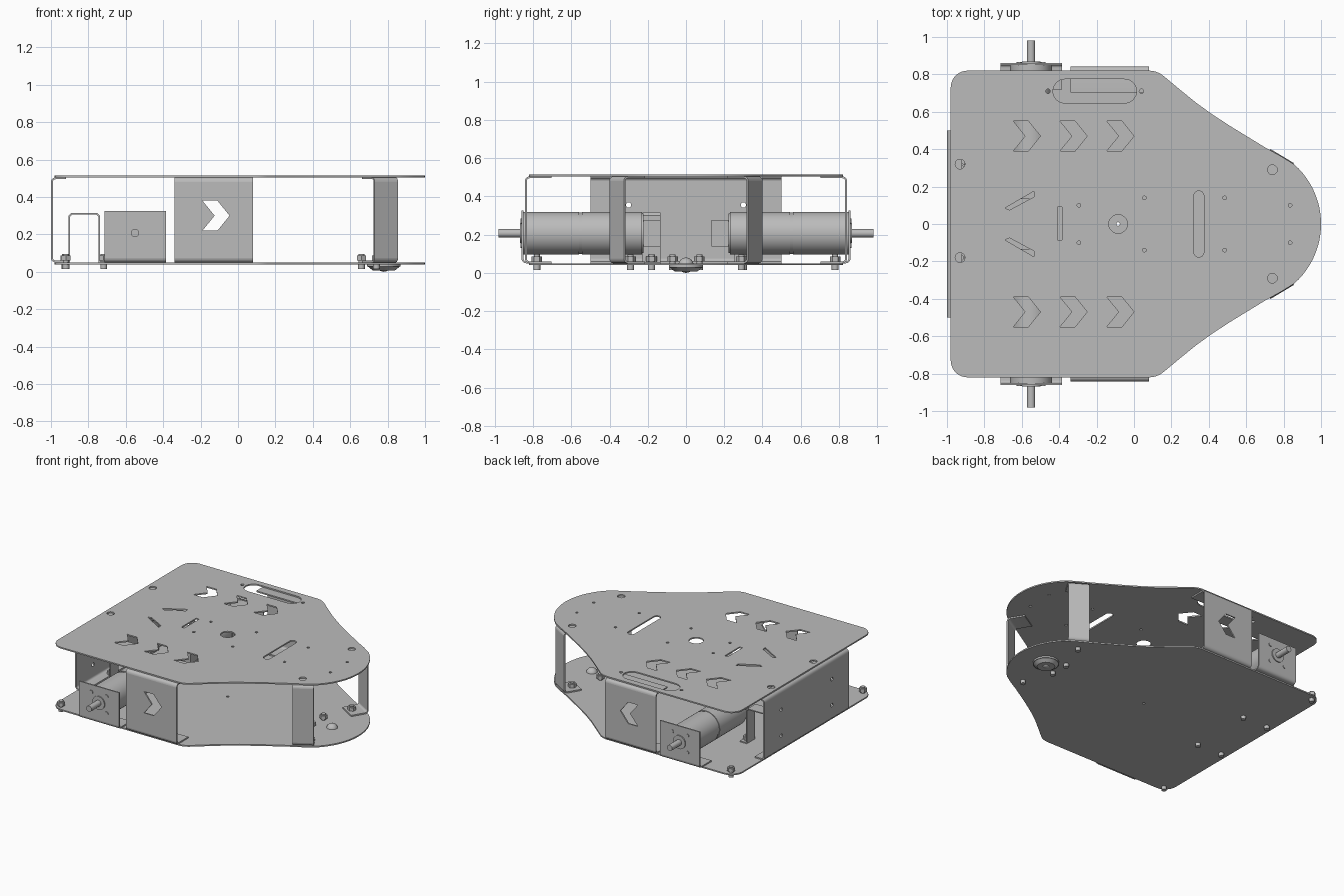
import bpy, bmesh
from math import radians, pi, sin, cos, sqrt
from mathutils import Matrix, Vector

cube = bpy.data.objects.get("Cube")
if cube:
    bpy.data.objects.remove(cube, do_unlink=True)

grey = bpy.data.materials.new("plain_grey")
grey.use_nodes = True
grey.diffuse_color = (0.5, 0.5, 0.5, 1)
grey.node_tree.nodes["Principled BSDF"].inputs["Base Color"].default_value = (0.5, 0.5, 0.5, 1)

T = 0.01                      # sheet thickness
FLOOR, ROOF = 0.05, 0.505     # inner faces of the two decks
MOTOR_X, MOTOR_Z = -0.55, 0.207


# ---------- helpers ----------
def move(x, y, z):
    return Matrix.Translation((x, y, z))


def rot(deg, axis):
    return Matrix.Rotation(radians(deg), 4, axis)


def sheet(bm, loops, thick, matrix):
    """Flat sheet from an outline and hole loops, centred on local z."""
    cu = bpy.data.curves.new("tmp", 'CURVE')
    cu.dimensions, cu.fill_mode, cu.extrude = '2D', 'BOTH', thick / 2
    for loop in loops:
        sp = cu.splines.new('POLY')
        sp.points.add(len(loop) - 1)
        for p, (x, y) in zip(sp.points, loop):
            p.co = (x, y, 0, 1)
        sp.use_cyclic_u = True
    ob = bpy.data.objects.new("tmp", cu)
    bpy.context.scene.collection.objects.link(ob)
    bpy.context.view_layer.update()
    dg = bpy.context.evaluated_depsgraph_get()
    me = bpy.data.meshes.new_from_object(ob.evaluated_get(dg))
    me.transform(matrix)
    bm.from_mesh(me)
    bpy.data.objects.remove(ob)
    bpy.data.curves.remove(cu)
    bpy.data.meshes.remove(me)


def cyl(bm, r, depth, matrix, r2=None, sides=32):
    bmesh.ops.create_cone(bm, cap_ends=True, segments=sides, radius1=r,
                          radius2=r if r2 is None else r2, depth=depth, matrix=matrix)


def box(bm, size, matrix):
    bmesh.ops.create_cube(bm, size=1, matrix=matrix @ Matrix.Diagonal((*size, 1)))


def finish(name, bm):
    bmesh.ops.remove_doubles(bm, verts=bm.verts, dist=0.0002)
    bmesh.ops.recalc_face_normals(bm, faces=bm.faces)
    me = bpy.data.meshes.new(name)
    bm.to_mesh(me)
    bm.free()
    me.materials.clear()
    me.materials.append(grey)
    me.polygons.foreach_set("material_index", [0] * len(me.polygons))
    me.polygons.foreach_set("use_smooth", [True] * len(me.polygons))
    me.set_sharp_from_angle(angle=radians(30))
    bpy.context.scene.collection.objects.link(bpy.data.objects.new(name, me))


def arc(cx, cy, r, a0, a1, n=8):
    angles = [radians(a0 + (a1 - a0) * i / n) for i in range(n + 1)]
    return [(cx + r * cos(a), cy + r * sin(a)) for a in angles]


def circle(x, y, r, n=20):
    return arc(x, y, r, 0, 360 - 360 / n, n - 1)


def rect(x0, x1, y0, y1):
    return [(x0, y0), (x1, y0), (x1, y1), (x0, y1)]


def chevron(x, y, s=1, flip=1):
    pts = [(0, .08), (.08, .08), (.145, 0), (.08, -.08), (0, -.08), (.065, 0)]
    return [(x + flip * s * px, y + s * py) for px, py in pts]


# ---------- decks ----------
nose_x = 0.574
half = arc(nose_x, 0, 1 - nose_x, 0, 48, 12)
half += [(.79, .36), (.7, .41), (.61, .465), (.52, .52), (.42, .585), (.33, .65), (.25, .715)]
half += arc(.08, .7, .12, 50, 90, 5) + arc(-.89, .73, .09, 90, 180)
outline = half + [(x, -y) for x, y in reversed(half[1:])]

holes = [circle(-.085, 0, .05), circle(-.46, .71, .012), circle(.04, .71, .012),
         arc(-.37, .71, .064, 90, 270) + arc(-.05, .71, .064, -90, 90),
         arc(.347, .15, .027, 0, 180) + arc(.347, -.15, .027, 180, 360),
         rect(-.41, -.385, -.085, .09),
         circle(-.93, .32, .026), circle(-.93, -.18, .026)]
for s in (1, -1):
    holes += [chevron(x, .47 * s) for x in (-.645, -.395, -.145)]
    holes += [circle(x, y * s, .01, 10) for x, y in
              ((-.295, .1), (.055, .14), (.485, .14), (.835, .1))]
    holes.append(circle(.74, .29 * s, .026))
    holes.append([(-.69, .085 * s), (-.665, .075 * s), (-.535, .145 * s), (-.535, .175 * s)])

bm = bmesh.new()
sheet(bm, [outline] + holes, T, move(0, 0, ROOF + T / 2))
finish("top_deck", bm)
bm = bmesh.new()
sheet(bm, [outline, circle(-.085, 0, .01, 10)], T, move(0, 0, FLOOR - T / 2))
finish("bottom_deck", bm)


# ---------- bent sheet walls between the decks ----------
def wall(name, x, y, angle, width, depth, holes=(), top=ROOF, top_lip=True):
    m = move(x, y, 0) @ rot(angle, 'Z') @ rot(90, 'X')
    r, w = .025, width / 2
    lip = arc(r, r, r, 180, 270, 5) + [(depth, 0), (depth, T)] + arc(r, r, r - T, 270, 180, 5)
    bm = bmesh.new()
    sheet(bm, [rect(-w, w, FLOOR + r, top - r if top_lip else top)] + list(holes),
          T, m @ move(0, 0, -T / 2))
    turn = m @ rot(90, 'Y')
    sheet(bm, [[(px, FLOOR + py) for px, py in lip]], width, turn)
    if top_lip:
        sheet(bm, [[(px, top - py) for px, py in lip]], width, turn)
    finish(name, bm)


for side, s in (("right", -1), ("left", 1)):
    turn = 0 if s < 0 else 180
    wall(side + "_side_panel", -.13, .842 * s, turn, .42, .14,
         [chevron(.06 * s, .3, 1, -s)])
    wall(side + "_nose_strap", .793, .363 * s, 31 if s < 0 else 149, .146, .13)
    wall(side + "_motor_bracket", MOTOR_X, .86 * s, turn, .33, .14,
         top=.325, top_lip=False)
wall("rear_panel", -1, 0, -90, 1.0, .08,
     [circle(y, z, .014, 12) for y in (-.3, .3) for z in (.16, .355)])

# ---------- gear motors ----------
for side, s in (("right", -1), ("left", 1)):
    axis = move(MOTOR_X, 0, MOTOR_Z) @ rot(-90 * s, 'X')   # local z points outward

    def stage(bm, r, a, b, dx=0, dy=0, sides=32):
        cyl(bm, r, b - a, axis @ move(dx, dy, (a + b) / 2), sides=sides)

    bm = bmesh.new()
    stage(bm, .112, .56, .85, sides=48)
    stage(bm, .108, .545, .56, sides=48)
    stage(bm, .112, .23, .545, sides=48)
    stage(bm, .104, .222, .23, sides=48)
    finish(side + "_motor_body", bm)
    bm = bmesh.new()
    stage(bm, .05, .85, .868)
    stage(bm, .022, .86, .98)
    for a in (45, 135, 225, 315):
        stage(bm, .014, .85, .865, .09 * cos(radians(a)), .09 * sin(radians(a)), 12)
    finish(side + "_motor_shaft", bm)
    bm = bmesh.new()
    box(bm, (.13, .09, .14), move(MOTOR_X, .178 * s, MOTOR_Z))
    finish(side + "_motor_encoder", bm)

# ---------- hat brackets behind the motors ----------
hat = [(-.95, FLOOR), (-.897, FLOOR), (-.897, .295), (-.887, .307), (-.757, .307),
       (-.747, .295), (-.747, FLOOR), (-.69, FLOOR)]
inner = [(-.95, FLOOR + .008), (-.905, FLOOR + .008), (-.905, .3), (-.89, .315), (-.754, .315),
         (-.739, .3), (-.739, FLOOR + .008), (-.69, FLOOR + .008)]
for name, y in (("left_hat_bracket", .3), ("right_hat_bracket", -.18)):
    bm = bmesh.new()
    sheet(bm, [hat + inner[::-1]], .095, move(0, y, 0) @ rot(90, 'X'))
    finish(name, bm)

# ---------- bolts through the lower deck ----------
bolts = [(-.92, .78), (-.92, -.78), (.74, .29), (.74, -.29), (.66, .07), (.66, -.07)]
bolts += [(x, y) for x in (-.925, -.718) for y in (.3, -.18)]
for i, (x, y) in enumerate(bolts):
    bm = bmesh.new()
    cyl(bm, .028, .026, move(x, y, .073), sides=6)
    cyl(bm, .016, .08, move(x, y, .055), sides=16)
    cyl(bm, .018, .025, move(x, y, .028), sides=16)
    finish("bolt_%d" % (i + 1), bm)

# ---------- nose caster ----------
bm = bmesh.new()
cyl(bm, .09, .012, move(.78, 0, .034))
cyl(bm, .06, .02, move(.78, 0, .018), r2=.085)
bmesh.ops.create_uvsphere(bm, u_segments=24, v_segments=12, radius=.04,
                          matrix=move(.78, 0, .04))
finish("nose_caster", bm)
